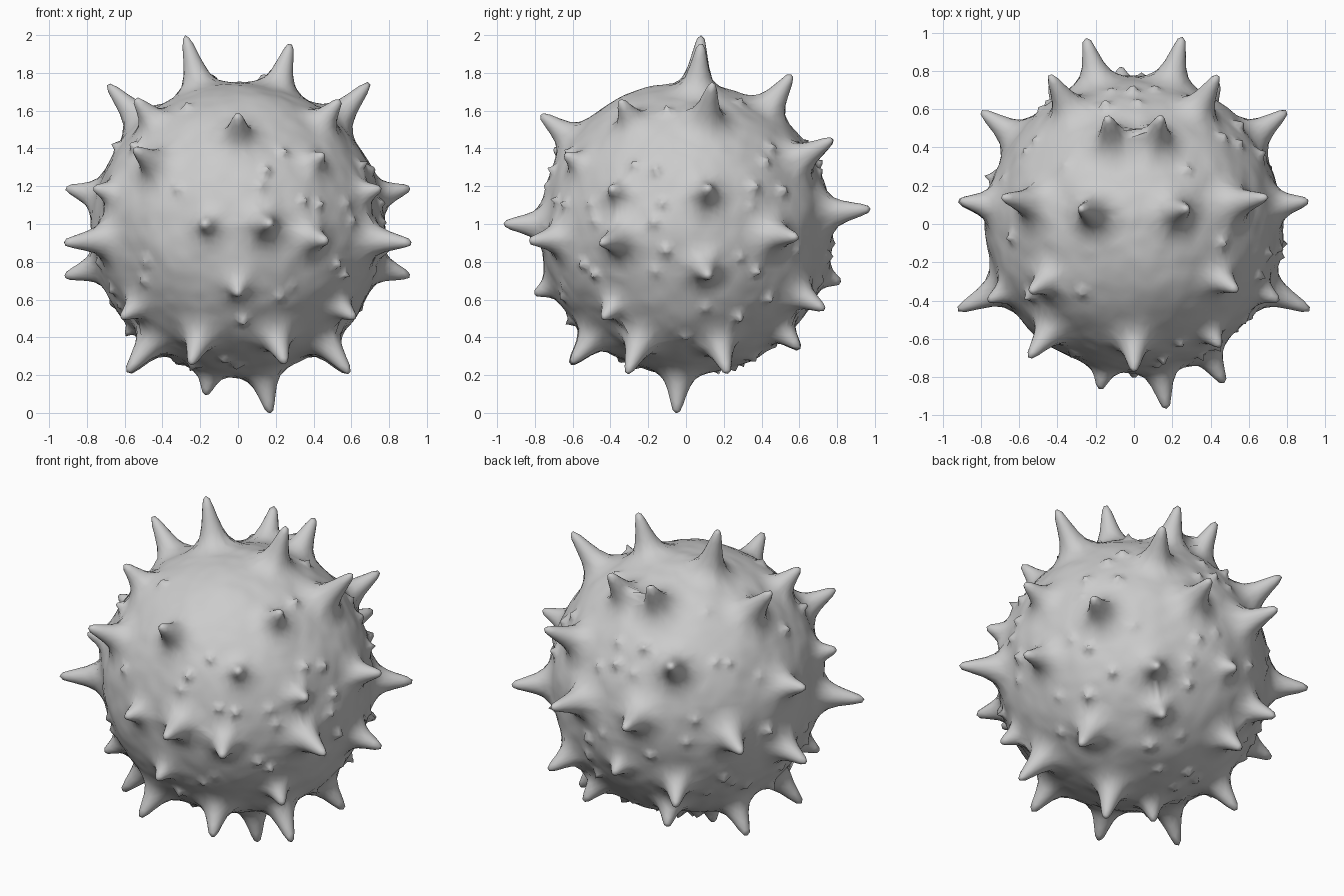
import bpy, bmesh, math, random
from mathutils import Vector, noise

if "Cube" in bpy.data.objects:
    bpy.data.objects.remove(bpy.data.objects["Cube"])

random.seed(4)
R = 0.775
CENTRE = Vector((0, 0, 0.975))

# Spike tips that occur on both sides (x is mirrored)
paired = [
    (0.28, 0.08, 1.96), (0.69, 0.14, 1.74), (0.54, -0.35, 1.66), (0.14, 0.56, 1.79),
    (0.44, 0.78, 1.45), (0.91, 0.12, 1.19), (0.92, 0.12, 0.72), (0.92, -0.45, 0.90),
    (0.80, 0.59, 0.93), (0.25, 0.97, 1.08), (0.44, 0.73, 0.55), (0.29, 0.60, 0.34),
    (0.62, -0.44, 0.50), (0.59, -0.31, 0.21), (0.58, 0.22, 0.21), (0.25, -0.61, 0.26),
    (0.76, -0.40, 1.19),
]
# Spike tips that occur once
single = [
    (-0.55, -0.70, 1.40), (0.45, -0.64, 1.37), (0, -0.77, 1.58), (0.47, -0.83, 0.91),
    (0.17, -0.97, 1.00), (-0.18, -0.87, 1.00), (0, -0.80, 0.63),
    (0.17, -0.05, 0.00), (-0.17, -0.03, 0.10), (-0.07, 0.82, 0.69),
]
tips = [Vector(p) for p in single]
for x, y, z in paired:
    tips += [Vector((x, y, z)), Vector((-x, y, z))]
# the tallest spike
tips[len(single) + 1].z = 2.0

# Each spike: (axis, height, base radius)
spikes = []
for t in tips:
    v = t - CENTRE
    h = v.length - R
    spikes.append((v.normalized(), h, 0.10 + 0.32 * min(h, 0.2)))
# Small warts scattered between the spikes, mostly on the lower half
while len(spikes) < len(tips) + 75:
    d = Vector((random.gauss(0, 1), random.gauss(0, 1), random.gauss(-0.25, 0.8))).normalized()
    if all((d - s[0]).length * R > s[2] + 0.03 for s in spikes):
        spikes.append((d, random.uniform(0.015, 0.05), random.uniform(0.035, 0.06)))

# Spike profile: (sphere position, radius, height), all as fractions
profile = [(0, 0, 1), (0.1, 0.07, 0.985), (0.2, 0.14, 0.92), (0.35, 0.22, 0.72),
           (0.5, 0.31, 0.48), (0.65, 0.42, 0.26), (0.8, 0.60, 0.09), (1, 1, 0)]


def on_profile(q):
    for (q0, w0, u0), (q1, w1, u1) in zip(profile, profile[1:]):
        if q <= q1:
            k = (q - q0) / (q1 - q0)
            return w0 + (w1 - w0) * k, u0 + (u1 - u0) * k
    return 1, 0


# Round body with slightly lumpy skin, spikes drawn out of its surface
bm = bmesh.new()
bmesh.ops.create_icosphere(bm, subdivisions=7 - 1, radius=1)
for vert in bm.verts:
    d = vert.co.normalized()
    axis, height, base = max(spikes, key=lambda s: d.dot(s[0]) + 0.5 * (s[2] / R) ** 2)
    angle = d.angle(axis, 0)
    reach = base / R
    lift = 0
    if angle < reach:
        w, u = on_profile(angle / reach)
        lift = height * u
        side = d - axis * d.dot(axis)
        if side.length > 1e-7:
            a = reach * w
            d = axis * math.cos(a) + side.normalized() * math.sin(a)
    lump = 0.012 * noise.noise(d * 3.5) + 0.004 * noise.noise(d * 11)
    vert.co = d * (R + lump) + axis * lift + CENTRE

mesh = bpy.data.meshes.new("spiky_ball")
bm.to_mesh(mesh)
bm.free()
ball = bpy.data.objects.new("spiky_ball", mesh)
bpy.context.collection.objects.link(ball)
for p in mesh.polygons:
    p.use_smooth = True
